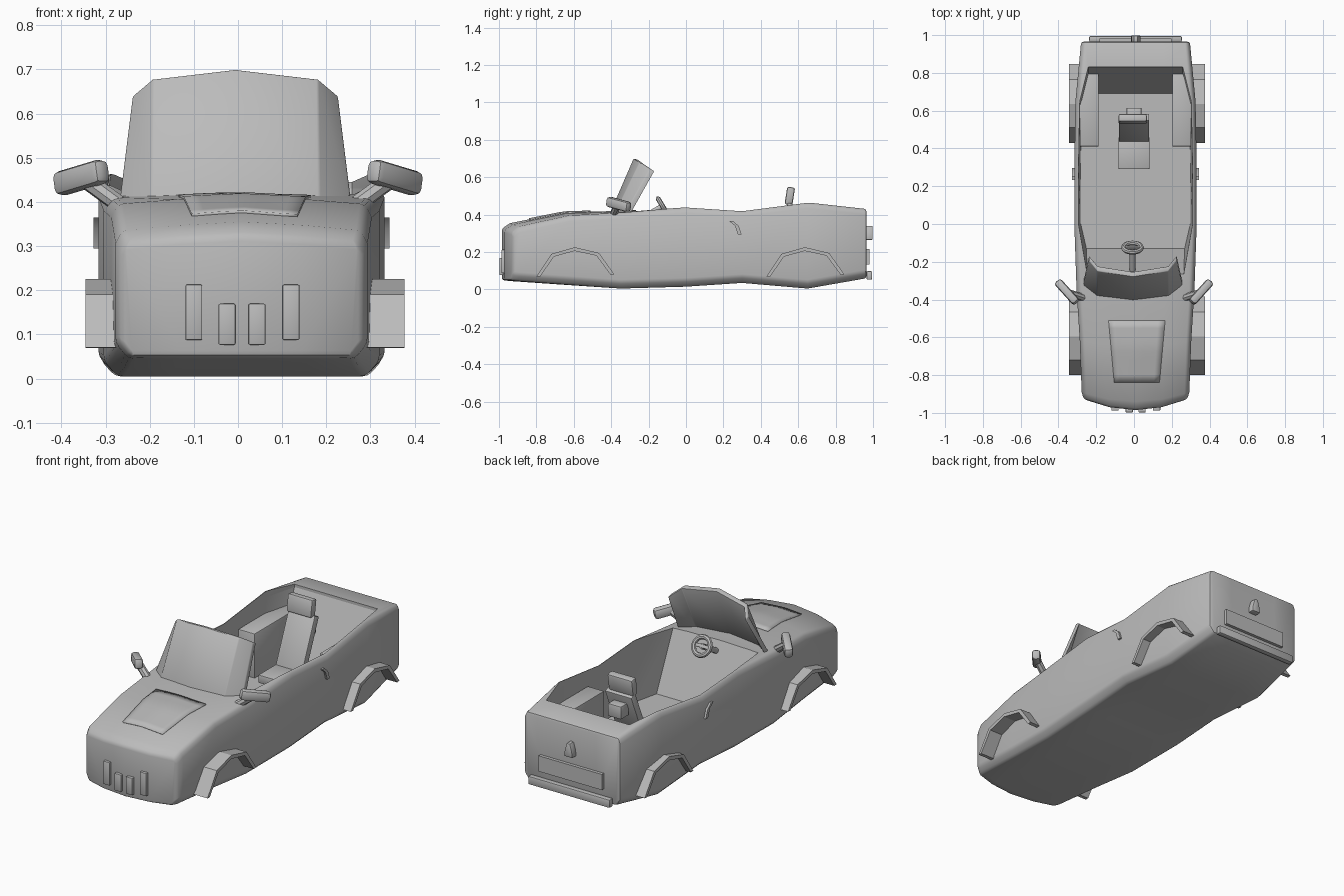
import bpy, bmesh, math
from mathutils import Vector, Matrix
from mathutils.bvhtree import BVHTree

cube = bpy.data.objects.get("Cube")
if cube:
    bpy.data.objects.remove(cube, do_unlink=True)

grey = bpy.data.materials.new("plain_grey")
grey.use_nodes = True
grey.diffuse_color = (0.5, 0.5, 0.5, 1)
grey.node_tree.nodes["Principled BSDF"].inputs["Base Color"].default_value = (0.5, 0.5, 0.5, 1)
CX = 0.008  # centre line of the shell


def activate(ob):
    bpy.ops.object.select_all(action='DESELECT')
    ob.select_set(True)
    bpy.context.view_layer.objects.active = ob


def finish(ob, bevel=0, angle=35):
    """Optional bevel, then smooth shading with sharp creases."""
    activate(ob)
    if bevel:
        m = ob.modifiers.new("bevel", 'BEVEL')
        m.width, m.segments, m.limit_method = bevel, 2, 'ANGLE'
        bpy.ops.object.modifier_apply(modifier=m.name)
    bpy.ops.object.shade_smooth_by_angle(angle=math.radians(angle))
    return ob


def mesh(name, verts, faces):
    me = bpy.data.meshes.new(name)
    me.from_pydata([tuple(v) for v in verts], [], faces)
    bm = bmesh.new()
    bm.from_mesh(me)
    bmesh.ops.recalc_face_normals(bm, faces=bm.faces)
    bm.to_mesh(me)
    bm.free()
    me.materials.append(grey)
    ob = bpy.data.objects.new(name, me)
    bpy.context.collection.objects.link(ob)
    return ob


def loft(name, rings, caps=None):
    """Skin a list of equal rings; caps is a list of index tuples for each end."""
    n = len(rings[0])
    faces = [(r * n + i, r * n + (i + 1) % n, (r + 1) * n + (i + 1) % n, (r + 1) * n + i)
             for r in range(len(rings) - 1) for i in range(n)]
    last = (len(rings) - 1) * n
    for cap in caps or [tuple(range(n))]:
        faces += [cap, tuple(last + i for i in cap)]
    return mesh(name, [v for ring in rings for v in ring], faces)


def box(name, loc, size, rot=(0, 0, 0), bevel=0.006):
    bpy.ops.mesh.primitive_cube_add(size=1, location=loc, rotation=rot)
    ob = bpy.context.object
    ob.name, ob.scale = name, size
    bpy.ops.object.transform_apply(location=False, rotation=False)
    ob.data.materials.append(grey)
    return finish(ob, bevel)


def rod(name, a, b, r, sides=12):
    a, b = Vector(a), Vector(b)
    bpy.ops.mesh.primitive_cylinder_add(vertices=sides, radius=r, depth=(b - a).length, location=(a + b) / 2)
    ob = bpy.context.object
    ob.name = name
    ob.rotation_euler = (b - a).to_track_quat('Z', 'Y').to_euler()
    ob.data.materials.append(grey)
    return finish(ob)


# Shell: sections along the length (y, half width, bottom, top, bow, crown)
stations = [(-0.985, 0.275, 0.05, 0.305, 0.06, 0.02), (-0.94, 0.285, 0.045, 0.335, 0.05, 0.02),
            (-0.65, 0.295, 0.025, 0.395, 0.03, 0.018), (-0.35, 0.312, 0.005, 0.41, 0, 0.01),
            (0, 0.324, 0.015, 0.44, 0, 0), (0.3, 0.324, 0.035, 0.42, 0, 0),
            (0.65, 0.318, 0.005, 0.465, 0, 0), (0.965, 0.288, 0.06, 0.43, 0, 0)]


def section(y, w, lo, hi, bow, crown):
    half = [(0, lo), (0.5, lo), (0.9, lo), (1, lo + 0.035), (1, hi - 0.03),
            (0.95, hi), (0.5, hi + crown * 0.6), (0, hi + crown)]
    ring = half + [(-u, z) for u, z in half[6:0:-1]]
    return [(CX + u * w, y + bow * u * u, z) for u, z in ring]


half_cap = [(k, k + 1, 6 - k, 7 - k) for k in range(3)]
caps = half_cap + [tuple((14 - i) % 14 for i in c) for c in half_cap]
body = loft("body_shell", [section(*s) for s in stations], caps)
finish(body, 0.012)

# Open cabin with sloped end walls, cut from the shell
floor_plan = [(-0.13, 0.26), (0, 0.29), (0.3, 0.292), (0.6, 0.285), (0.69, 0.25)]
rim_plan = [(-0.27, 0.255), (0, 0.302), (0.3, 0.302), (0.65, 0.295), (0.83, 0.25)]


def outline(plan, z):
    return [(CX + w, y, z) for y, w in plan] + [(CX - w, y, z) for y, w in reversed(plan)]


cutter = loft("cabin_cutter", [outline(floor_plan, 0.11), outline(rim_plan, 0.43), outline(rim_plan, 0.8)])
cutter.hide_render = True
activate(body)
cut = body.modifiers.new("cabin", 'BOOLEAN')
cut.operation, cut.solver, cut.object = 'DIFFERENCE', 'EXACT', cutter
bpy.ops.object.modifier_apply(modifier=cut.name)
bpy.data.objects.remove(cutter, do_unlink=True)
finish(body)

# Bonnet panel laid on the shell
bm = bmesh.new()
bm.from_mesh(body.data)
tree = BVHTree.FromBMesh(bm)
bm.free()
N = 8
panel = []
for j in range(N + 1):
    t = j / N
    for i in range(N + 1):
        u = i / N * 2 - 1
        x, y = 0.015 + u * (0.12 + 0.03 * t), -0.84 + 0.33 * t
        panel.append(tree.ray_cast(Vector((x, y, 1)), Vector((0, 0, -1)))[0] + Vector((0, 0, 0.006)))
plate = mesh("bonnet_panel", panel, [(j * (N + 1) + i, j * (N + 1) + i + 1, (j + 1) * (N + 1) + i + 1, (j + 1) * (N + 1) + i)
                                     for j in range(N) for i in range(N)])
solid = plate.modifiers.new("thickness", 'SOLIDIFY')
solid.thickness = 0.009
finish(plate)

# Windscreen: (x, y, z) at the foot and head of each column
columns = [((0.262, -0.33, 0.40), (0.232, -0.195, 0.64)), ((0.19, -0.385, 0.40), (0.187, -0.25, 0.678)),
           ((0, -0.41, 0.40), (0, -0.28, 0.70))]
columns += [tuple((-x, y, z) for x, y, z in c) for c in columns[1::-1]]
back = Vector((0, 0.027, -0.008))
rings = []
for foot, head in columns:
    foot, head = Vector(foot) - Vector((0.006, 0, 0)), Vector(head) - Vector((0.006, 0, 0))
    rings.append([foot, head, head + back, foot + back])
finish(loft("windscreen", rings), 0.004)

# Wheel arch strips, door handles, mirrors, headlights and inner arch boxes
arch = [(-0.205, 0.07), (-0.125, 0.19), (0, 0.226), (0.13, 0.195), (0.212, 0.08)]
lamp = [(0.15, 0.255), (0.15, 0.285), (0.17, 0.292), (0.25, 0.288), (0.265, 0.25), (0.25, 0.22)]
for side, s in (("left", 1), ("right", -1)):
    for end, yc in (("front", -0.595), ("rear", 0.635)):
        rings = []
        for y, z in arch:
            inward = (Vector((0, 0.06)) - Vector((y, z))).normalized() * 0.02
            outer, inner = (yc + y, z), (yc + y + inward.x, z + inward.y)
            xa, xb = 0.016 + s * 0.26, 0.016 + s * 0.361
            rings.append([(xa, *outer), (xb, *outer), (xb, *inner), (xa, *inner)])
        finish(loft(f"{end}_{side}_wheel_arch", rings), angle=25)

    rings = []
    for y, z in ((0.24, 0.365), (0.27, 0.34), (0.285, 0.295)):
        rings.append([(CX + s * x, y + dy, z) for x, dy in ((0.31, -0.008), (0.335, -0.008), (0.335, 0.012), (0.31, 0.012))])
    finish(loft(f"{side}_door_handle", rings))

    rod(f"{side}_mirror_arm", (s * 0.27, -0.39, 0.395), (s * 0.345, -0.365, 0.45), 0.02, 8)
    head = box(f"{side}_mirror", (0, 0, 0), (0.155, 0.045, 0.055), bevel=0.015)
    turn = Matrix.Rotation(s * math.radians(48), 4, 'Z') @ Matrix.Rotation(s * 0.2, 4, 'Y')
    head.matrix_world = Matrix.Translation((s * 0.355, -0.36, 0.455)) @ turn

    rings = [[(CX / 2 + s * x, y + 0.3 * (x - 0.2), z) for x, z in lamp] for y in (-0.945, -0.89)]
    finish(loft(f"{side}_headlight", rings), 0.008)

    box(f"{side}_inner_arch_box", (CX + s * 0.245, 0.61, 0.225), (0.1, 0.4, 0.25))

# Grille bars
for i, (x, y, z, h) in enumerate([(-0.1, -0.972, 0.15, 0.125), (-0.025, -0.982, 0.123, 0.093),
                                  (0.043, -0.982, 0.123, 0.093), (0.12, -0.972, 0.15, 0.125)]):
    box(f"grille_bar_{i + 1}", (x, y, z), (0.038, 0.03, h), bevel=0.003)

# Tail: bumper, plate and teardrop lamp
box("rear_bumper", (CX, 0.98, 0.075), (0.49, 0.03, 0.045))
box("rear_plate", (CX, 0.972, 0.175), (0.38, 0.02, 0.085), bevel=0)
tail = [(-0.026, 0.265), (0.026, 0.265), (0.022, 0.30), (0.01, 0.34), (-0.01, 0.34), (-0.022, 0.30)]
finish(loft("tail_lamp", [[(0.01 + x, y, z) for x, z in tail] for y in (0.955, 0.998)]), 0.006)

# Seat
box("seat_base", (0, 0.38, 0.135), (0.12, 0.12, 0.07))
box("seat_cushion", (0, 0.375, 0.18), (0.165, 0.17, 0.045))
box("seat_back", (0, 0.505, 0.315), (0.16, 0.04, 0.31), (-0.4, 0, 0))
box("headrest", (-0.007, 0.555, 0.5), (0.15, 0.042, 0.095), (-0.16, 0, 0), 0.01)
box("seat_bracket", (0, 0.58, 0.37), (0.08, 0.07, 0.07))

# Steering wheel, hub and column
hub = Vector((-0.008, -0.125, 0.445))
bpy.ops.mesh.primitive_torus_add(major_radius=0.047, minor_radius=0.013, major_segments=20, minor_segments=8,
                                 location=hub, rotation=(-1.03, 0, 0))
wheel = bpy.context.object
wheel.name = "steering_wheel"
wheel.data.materials.append(grey)
finish(wheel)
axis = Vector((0, 0.86, 0.5))
rod("steering_column", hub - axis * 0.15, hub, 0.015)
box("steering_spoke", hub, (0.09, 0.018, 0.01), (-1.03, 0, 0), 0.003)
